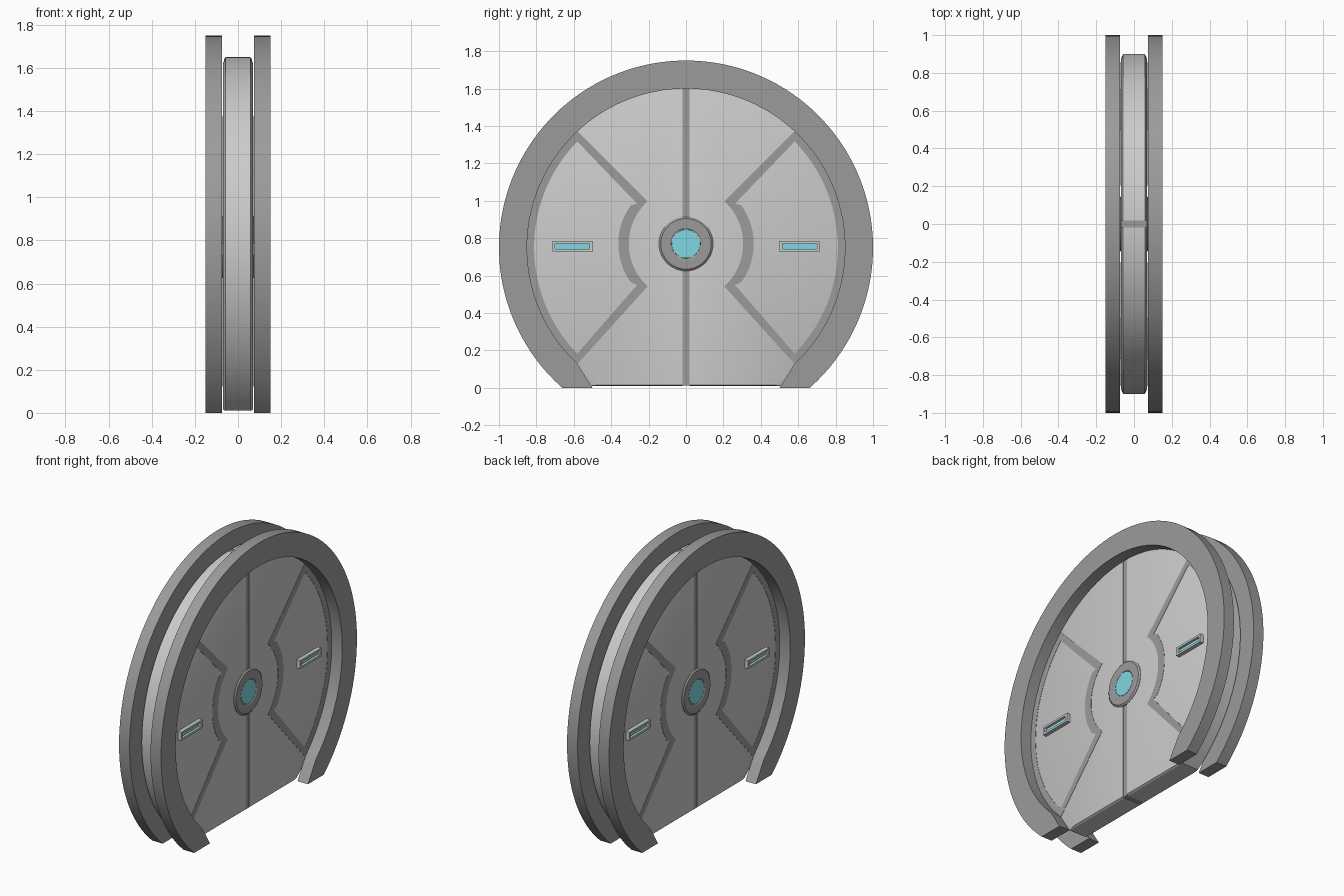
import bpy, bmesh
from math import sin, cos, asin, radians, degrees, sqrt

if "Cube" in bpy.data.objects:
    bpy.data.objects.remove(bpy.data.objects["Cube"])

CZ, HUB_Z = 0.75, 0.77     # centre heights of the door circle and of the hub


def material(name, rgb):
    m = bpy.data.materials.new(name)
    m.diffuse_color = (*rgb, 1)
    m.use_nodes = True
    m.node_tree.nodes["Principled BSDF"].inputs["Base Color"].default_value = m.diffuse_color
    return m


dark = material("dark_grey", (0.33, 0.33, 0.33))
teal = material("teal", (0.22, 0.68, 0.76))


def arc(r, a0, a1, n, cz=CZ, cy=0.0):
    """Points (y, z) along an arc, angles in degrees."""
    return [(cy + r * cos(radians(a0 + (a1 - a0) * i / n)),
             cz + r * sin(radians(a0 + (a1 - a0) * i / n))) for i in range(n + 1)]


def rect(y0, y1, z0, z1):
    return [(y0, z0), (y1, z0), (y1, z1), (y0, z1)]


def loft(name, layers, mirror="", mat=None, hollow=False):
    """Join (x, outline) layers; cap the ends, or close into a frame if hollow."""
    bm = bmesh.new()
    loops = [[bm.verts.new((x, y, z)) for y, z in pts] for x, pts in layers]
    pairs = list(zip(loops, loops[1:]))
    if hollow:
        pairs.append((loops[-1], loops[0]))
    else:
        bm.faces.new(loops[0])
        bm.faces.new(loops[-1])
    for a, b in pairs:
        for i in range(len(a)):
            j = (i + 1) % len(a)
            bm.faces.new((a[i], a[j], b[j], b[i]))
    bmesh.ops.recalc_face_normals(bm, faces=bm.faces)
    me = bpy.data.meshes.new(name)
    bm.to_mesh(me)
    bm.free()
    ob = bpy.data.objects.new(name, me)
    bpy.context.collection.objects.link(ob)
    if mat:
        me.materials.append(mat)
    if mirror:
        mod = ob.modifiers.new("Mirror", "MIRROR")
        mod.use_axis = ("X" in mirror, "Y" in mirror, False)
        mod.use_mirror_merge = False
    return ob


# Arched frames, one on each side of the door
a_out = degrees(asin(CZ))
arch = (arc(1.0, -a_out, 180 + a_out, 96) + [(-0.5, 0)]
        + arc(0.85, 226.9, -46.9, 96) + [(0.5, 0)])
loft("arch_frame", [(0.075, arch), (0.15, arch)], "X", dark)


# Door leaves with a chamfered rim
def leaf(r, zb, gap=0.018):
    a0 = -degrees(asin((CZ - zb) / r))
    a1 = 90 - degrees(asin(gap / r))
    return arc(r, a0, a1, 64) + [(gap, zb)]


rim, face = leaf(0.9, 0.01), leaf(0.87, 0.016)
loft("door_leaf", [(-0.07, face), (-0.058, rim), (0.058, rim), (0.07, face)], "Y")

# Dark seam set back between the leaves
loft("door_seam", [(s * 0.066, rect(-0.018, 0.018, 0.012, CZ + 0.893)) for s in (-1, 1)], mat=dark)

# Sector-shaped trim on each leaf
outer = (arc(0.858, -47, 47, 40)
         + arc(0.306, 48, -48, 24, HUB_Z))
inner = (arc(0.812, -44.3, 44.3, 40)
         + [(0.262, 0.985)] + arc(0.35, 36, -36, 22, HUB_Z, 0.012) + [(0.262, 0.55)])
loft("sector_trim", [(0.066, outer), (0.0715, outer), (0.0715, inner), (0.066, inner)],
     "XY", dark, hollow=True)


# Central hub: bevelled ring around a coloured lens
def circle(r):
    return arc(r, 0, 360, 48, HUB_Z)[:-1]


loft("hub_ring", [(0.06, circle(0.145)), (0.072, circle(0.145)), (0.08, circle(0.135)),
                  (0.08, circle(0.085)), (0.076, circle(0.078)), (0.06, circle(0.078))],
     "X", dark, hollow=True)
loft("hub_lens", [(0.06, circle(0.078)), (0.076, circle(0.076))], "X", teal)

# Handles: slotted surrounds with a coloured inset
big, slot = rect(0.498, 0.715, 0.73, 0.785), rect(0.515, 0.70, 0.743, 0.772)
loft("handle_surround", [(0.066, big), (0.095, big), (0.095, slot), (0.066, slot)],
     "XY", hollow=True)
loft("handle_inset", [(0.066, slot), (0.08, slot)], "XY", teal)

# Smooth the curves, keep the edges sharp
for ob in bpy.context.collection.objects:
    ob.select_set(True)
    bpy.context.view_layer.objects.active = ob
bpy.ops.object.shade_smooth_by_angle(angle=radians(25))
